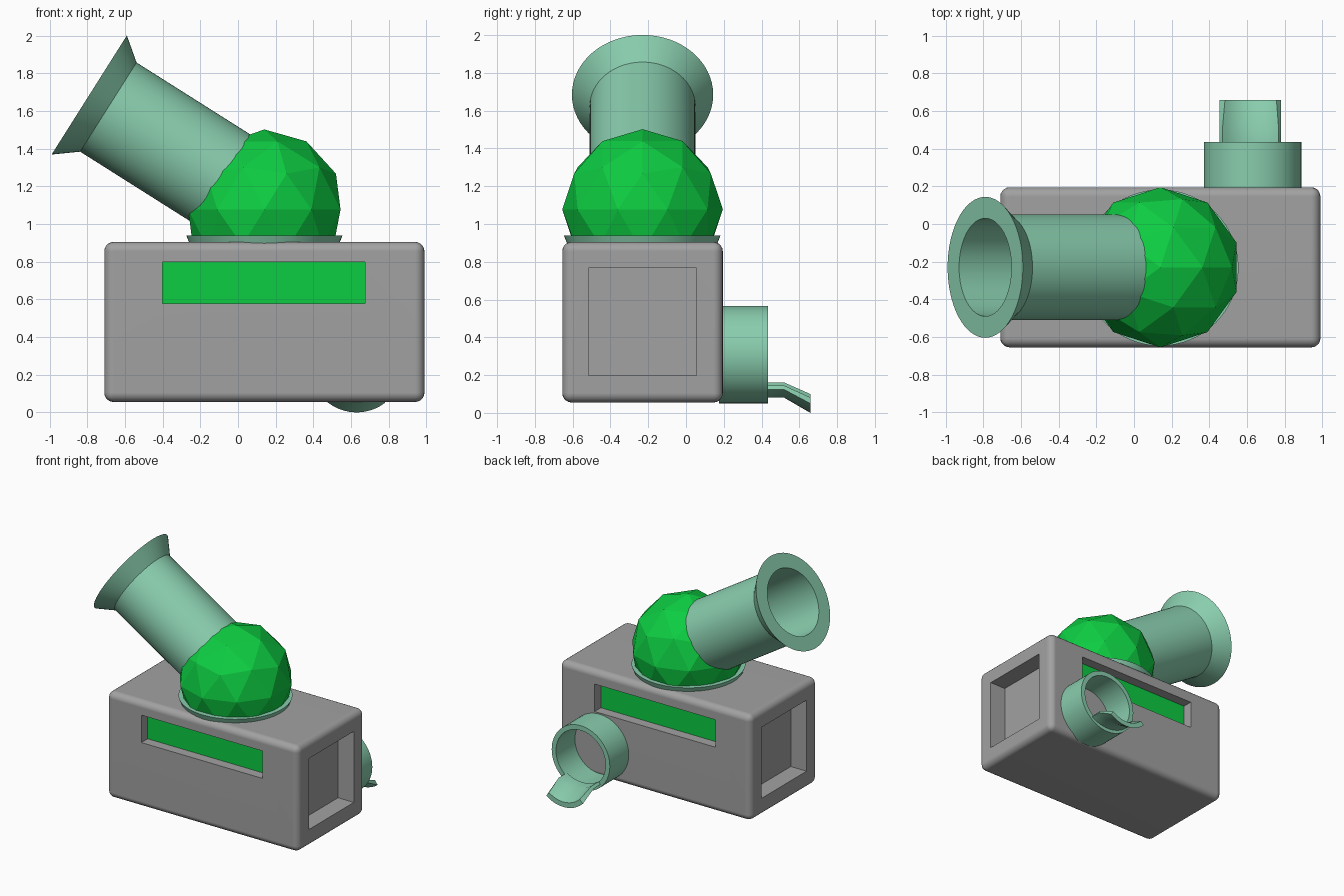
import bpy, bmesh, math
from mathutils import Matrix, Vector

if "Cube" in bpy.data.objects:
    bpy.data.objects.remove(bpy.data.objects["Cube"])


def material(name, rgb):
    m = bpy.data.materials.new(name)
    m.diffuse_color = (*rgb, 1)
    return m


GREEN = material("green", (0.004, 0.61, 0.054))
MINT = material("mint", (0.25, 0.61, 0.42))
GREY = material("dark_grey", (0.22, 0.22, 0.22))
GREY.diffuse_color = (0.36, 0.36, 0.36, 1)


def finish(name, bm, mat=None, smooth=True):
    bmesh.ops.recalc_face_normals(bm, faces=bm.faces)
    me = bpy.data.meshes.new(name)
    bm.to_mesh(me)
    bm.free()
    ob = bpy.data.objects.new(name, me)
    bpy.context.collection.objects.link(ob)
    if mat:
        me.materials.append(mat)
    if smooth:
        shade(ob)
    return ob


def select(ob):
    bpy.ops.object.select_all(action='DESELECT')
    ob.select_set(True)
    bpy.context.view_layer.objects.active = ob


def shade(ob):
    select(ob)
    bpy.ops.object.shade_smooth_by_angle(angle=math.radians(30))


def box(name, lo, hi, mat=None):
    lo, hi = Vector(lo), Vector(hi)
    bm = bmesh.new()
    bmesh.ops.create_cube(bm, size=1, matrix=Matrix.Translation((lo + hi) / 2)
                          @ Matrix.Diagonal((*(hi - lo), 1)))
    return finish(name, bm, mat, smooth=False)


def lathe(name, profile, origin, direction, mat, closed=True, n=64):
    """Revolve (radius, distance) points round an axis."""
    frame = Matrix.Translation(origin) @ \
        Vector(direction).to_track_quat('Z', 'Y').to_matrix().to_4x4()
    bm = bmesh.new()
    rings = [[bm.verts.new(frame @ Vector((r * math.cos(i * math.tau / n),
                                           r * math.sin(i * math.tau / n), h)))
              for i in range(n)] for r, h in profile]
    pairs = list(zip(rings, rings[1:]))
    if closed:
        pairs.append((rings[-1], rings[0]))
    else:
        bm.faces.new(rings[0])
        bm.faces.new(rings[-1])
    for a, b in pairs:
        for i in range(n):
            j = (i + 1) % n
            bm.faces.new((a[i], a[j], b[j], b[i]))
    return finish(name, bm, mat)


# Rounded body with a slot front and back and a square recess at each end
X0, X1, Y0, Y1 = -0.71, 0.99, -0.655, 0.195
body = box("body", (X0, Y0, 0.055), (X1, Y1, 0.905), GREY)
bevel = body.modifiers.new("round_edges", 'BEVEL')
bevel.width, bevel.segments = 0.05, 5
SLOT, END, Z0, Z1 = 0.085, 0.14, 0.577, 0.797
cutters = [
    box("slot_cutter", (-0.40, Y0 - 0.1, Z0), (0.675, Y0 + SLOT, Z1), GREY),
    box("slot_cutter", (-0.40, Y1 - SLOT, Z0), (0.675, Y1 + 0.1, Z1), GREY),
    box("end_cutter", (X0 - 0.1, -0.515, 0.197), (X0 + END, 0.055, 0.767), GREY),
    box("end_cutter", (X1 - END, -0.515, 0.197), (X1 + 0.1, 0.055, 0.767), GREY),
]
for c in cutters:
    b = body.modifiers.new("recess", 'BOOLEAN')
    b.operation, b.solver, b.object = 'DIFFERENCE', 'EXACT', c
select(body)
for name in [m.name for m in body.modifiers]:
    bpy.ops.object.modifier_apply(modifier=name)
for c in cutters:
    bpy.data.objects.remove(c)
shade(body)
body.modifiers.new("flat_sides", 'WEIGHTED_NORMAL').keep_sharp = True

# Green panels on the slot floors
for name, y in (("front_panel", Y0 + SLOT), ("back_panel", Y1 - SLOT)):
    box(name, (-0.40, y - 0.005, Z0), (0.675, y + 0.005, Z1), GREEN)

# Faceted ball on its collar
bm = bmesh.new()
bmesh.ops.create_icosphere(bm, subdivisions=2, radius=0.425,
                           matrix=Matrix.Translation((0.14, -0.23, 1.077)))
finish("ball", bm, GREEN, smooth=False)
lathe("collar", [(0.395, 0.89), (0.415, 0.94)], (0.14, -0.232, 0), (0, 0, 1),
      MINT, closed=False)

# Slanted tube with flared mouth
a = math.radians(32.3)
lathe("flared_tube", [(0.28, 0.25), (0.28, 0.98), (0.374, 1.10), (0.26, 1.10), (0.26, 0.25)],
      (0.14, -0.23, 1.097), (-math.cos(a), 0, math.sin(a)), MINT)

# Round outlet at the back
CX = 0.63
lathe("outlet", [(0.258, -0.02), (0.258, 0.24), (0.22, 0.24), (0.22, -0.02)],
      (CX, Y1, 0.309), (0, 1, 0), MINT)

# Curved outlet spout: arc section swept along y, tip bent down
bm = bmesh.new()
N = 12
sections = []
for y, bottom, radius, thick in ((0.415, 0.08, 0.28, 0.025), (0.52, 0.08, 0.28, 0.025),
                                 (0.658, 0.0, 0.25, 0.04)):
    outer, inner = [], []
    for i in range(N + 1):
        dx = -0.175 + 0.325 * i / N
        t = math.asin(dx / radius)
        for row, r in ((outer, radius), (inner, radius - thick)):
            row.append(bm.verts.new((CX + r * math.sin(t), y,
                                     bottom + radius - r * math.cos(t))))
    sections.append(outer + inner[::-1])
for s, t in zip(sections, sections[1:]):
    for i in range(len(s)):
        j = (i + 1) % len(s)
        bm.faces.new((s[i], s[j], t[j], t[i]))
for s in (sections[0], sections[-1]):
    for i in range(N):
        bm.faces.new((s[i], s[i + 1], s[-2 - i], s[-1 - i]))
finish("spout", bm, MINT)

for m in bpy.data.materials:
    if m.users and not m.is_grease_pencil:
        m.use_nodes = True
        m.node_tree.nodes["Principled BSDF"].inputs["Base Color"].default_value = m.diffuse_color
